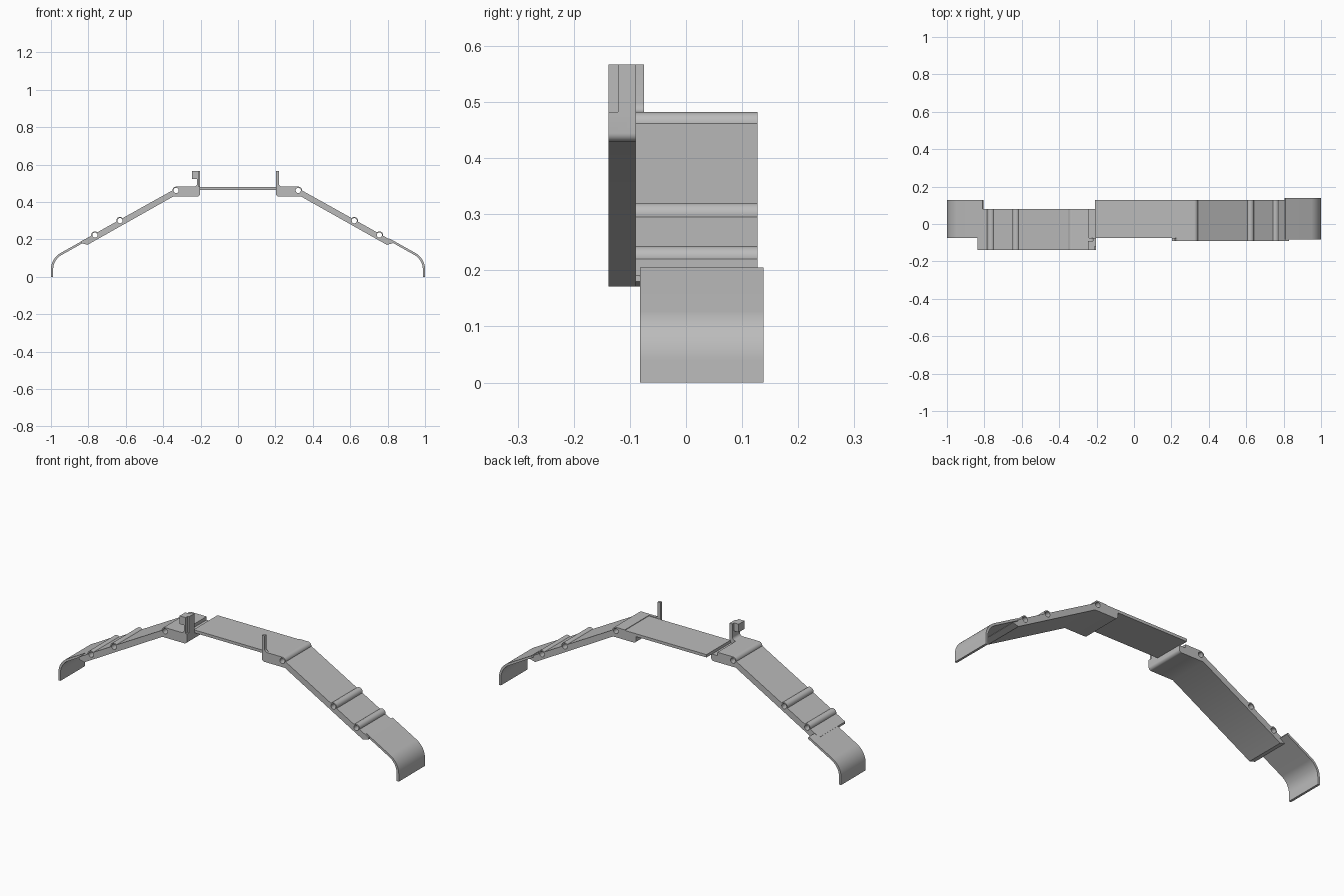
import bpy, bmesh
from math import sin, cos, radians, acos, degrees, sqrt
from mathutils import Vector

cube = bpy.data.objects.get("Cube")
if cube:
    bpy.data.objects.remove(cube, do_unlink=True)

grey = bpy.data.materials.new("light grey")
grey.use_nodes = True
grey.diffuse_color = (0.5, 0.5, 0.5, 1)
grey.node_tree.nodes["Principled BSDF"].inputs["Base Color"].default_value = (0.5, 0.5, 0.5, 1)


def arc(cx, cz, r, a0, a1, n=12):
    """Points along an arc, angles in degrees."""
    angles = [radians(a0 + (a1 - a0) * i / n) for i in range(n + 1)]
    return [(cx + r * cos(a), cz + r * sin(a)) for a in angles]


def extrude_profile(name, loops, y0, y1, side=1):
    """Extrude an outline (plus holes) from y0 to y1; side -1 mirrors in x."""
    bm = bmesh.new()
    for loop in loops:
        verts = [bm.verts.new((side * x, y0, z)) for x, z in loop]
        for a, b in zip(verts, verts[1:] + verts[:1]):
            bm.edges.new((a, b))
    bmesh.ops.triangle_fill(bm, edges=bm.edges[:], use_beauty=True, normal=Vector((0, -1, 0)))
    ext = bmesh.ops.extrude_face_region(bm, geom=bm.faces[:], use_keep_orig=True)
    moved = [g for g in ext["geom"] if isinstance(g, bmesh.types.BMVert)]
    bmesh.ops.translate(bm, verts=moved, vec=(0, y1 - y0, 0))
    bmesh.ops.recalc_face_normals(bm, faces=bm.faces[:])
    mesh = bpy.data.meshes.new(name)
    bm.to_mesh(mesh)
    bm.free()
    mesh.materials.append(grey)
    obj = bpy.data.objects.new(name, mesh)
    bpy.context.collection.objects.link(obj)
    return obj


def box(name, x, y, z):
    outline = [(x[0], z[0]), (x[1], z[0]), (x[1], z[1]), (x[0], z[1])]
    return extrude_profile(name, [outline], y[0], y[1])


SLOPE = 0.56
R_KNUCKLE, R_HOLE = 0.02, 0.014


def top_line(x, s):
    return 0.306 - SLOPE * (x - 0.626 - s)


def arm_loops(s):
    """Outline of a sloping arm with its end block, three knuckles and pin holes."""
    pins = [(0.326 + s, 0.462), (0.626 + s, 0.300), (0.760 + s, 0.223)]
    outline = arc(0.218, 0.444, 0.015, 180, 270, 6)            # rounded block corner
    outline += [(0.342 + s, 0.429), (0.800 + s, 0.171)]        # underside
    outline += [(0.832 + s, 0.180), (0.832 + s, top_line(0.832 + s, s))]
    for cx, cz in reversed(pins[1:]):
        depth = (top_line(cx, s) - cz) / sqrt(1 + SLOPE ** 2)
        half = degrees(acos(depth / R_KNUCKLE))
        outline += arc(cx, cz, R_KNUCKLE, 60.75 - half, 60.75 + half, 16)
    outline += arc(*pins[0], R_KNUCKLE, 0, 90)
    outline += [(0.203, 0.482)]
    holes = [arc(cx, cz, R_HOLE, 0, 345, 23) for cx, cz in pins]
    return [outline] + holes


# Sloping arms
left_arm = extrude_profile("left_arm", arm_loops(-0.004), -0.09, 0.127, 1)
right_arm = extrude_profile("right_arm", arm_loops(0.005), -0.138, 0.08, -1)

# Recesses in the end blocks that seat the bridge plate
for arm, x in ((right_arm, (-0.24, -0.15)), (left_arm, (0.15, 0.27))):
    cutter = box("recess_cutter", x, (-0.075, 0.2), (0.464, 0.6))
    cutter.hide_render = True
    mod = arm.modifiers.new("recess", "BOOLEAN")
    mod.operation, mod.object, mod.solver = "DIFFERENCE", cutter, "EXACT"
    bpy.context.view_layer.objects.active = arm
    bpy.ops.object.modifier_apply(modifier=mod.name)
    bpy.data.objects.remove(cutter, do_unlink=True)

# Bridge plate between the arms
box("bridge_plate", (-0.209, 0.271), (-0.074, 0.127), (0.464, 0.479))


# Curved tips: a thin sheet that bends down to the ground
def tip(name, y0, y1, side):
    outer = [(0.81, 0.205)] + arc(0.9, 0.04, 0.1, 60, 0, 16) + [(1.0, 0)]
    inner = [(0.988, 0)] + arc(0.9, 0.04, 0.088, 0, 60, 16) + [(0.804, 0.195)]
    extrude_profile(name, [outer + inner], y0, y1, side)


tip("left_tip", -0.082, 0.138, 1)
tip("right_tip", -0.076, 0.129, -1)


# Upright posts on the end blocks, each with a small fillet at its foot
def post(name, x_in, y0, y1, side):
    outline = [(x_in, 0.47), (x_in, 0.567), (0.219, 0.567)]
    outline += arc(0.235, 0.498, 0.016, 180, 270, 6) + [(0.235, 0.47)]
    extrude_profile(name, [outline], y0, y1, side)


post("left_post", 0.203, -0.09, -0.075, 1)
post("right_post", 0.203, -0.121, -0.075, -1)
post("right_post_front", 0.211, -0.138, -0.121, -1)
box("right_post_head", (-0.246, -0.219), (-0.138, -0.09), (0.524, 0.567))

# Smooth the round parts, keep the edges sharp
for obj in bpy.context.scene.objects:
    obj.select_set(obj.type == "MESH")
bpy.context.view_layer.objects.active = left_arm
bpy.ops.object.shade_smooth_by_angle(angle=radians(30))
